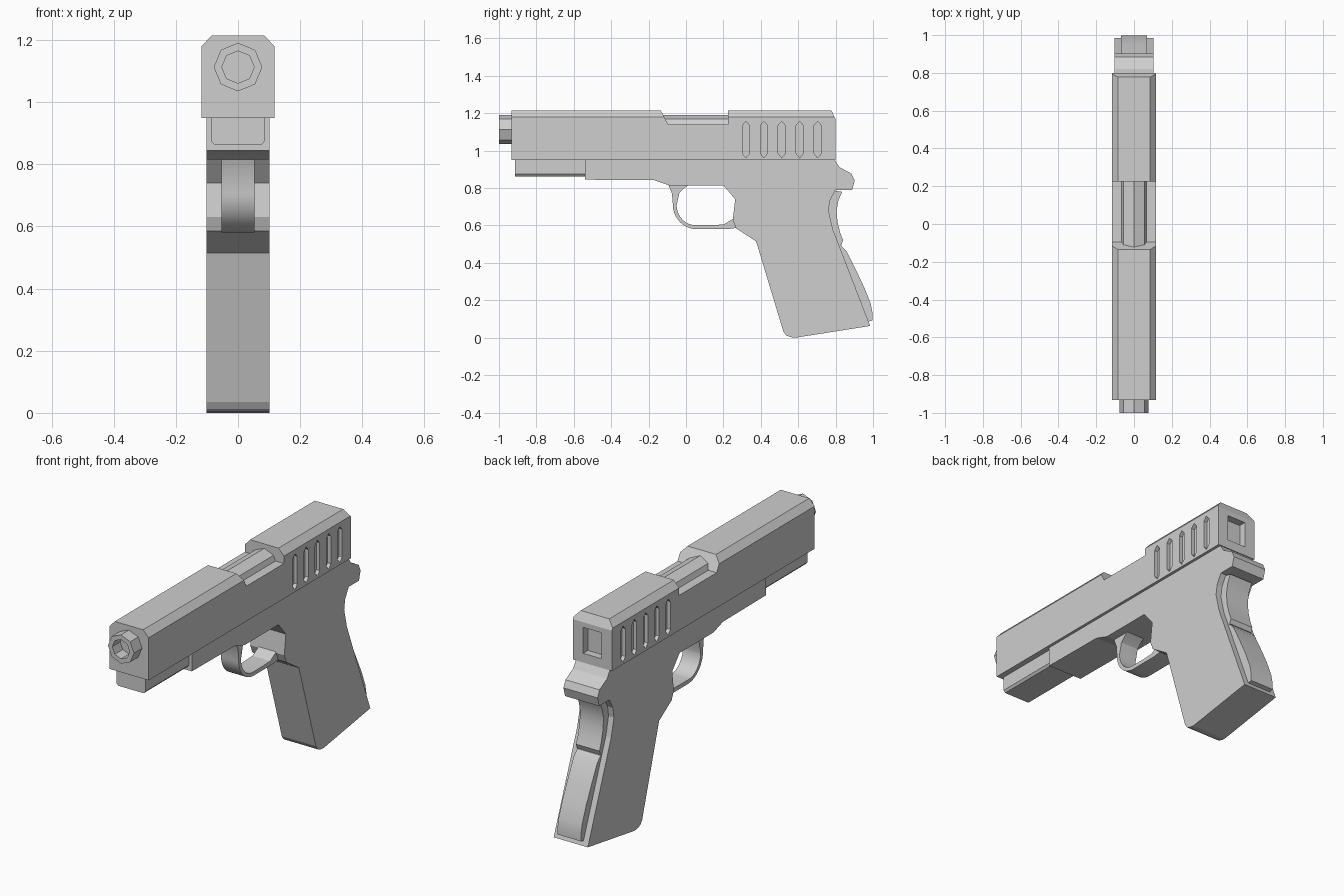
import bpy, bmesh, math
from mathutils import Vector

if "Cube" in bpy.data.objects:
    bpy.data.objects.remove(bpy.data.objects["Cube"], do_unlink=True)

grey = bpy.data.materials.new("plain grey")
grey.use_nodes = True
COLOUR = (0.62, 0.62, 0.62, 1)
grey.diffuse_color = COLOUR
grey.node_tree.nodes["Principled BSDF"].inputs["Base Color"].default_value = COLOUR


def prism(name, pts, axis, lo, hi):
    """Extrude an outline along x (points are y, z) or along y (points are x, z)."""
    bm = bmesh.new()
    place = (lambda a, b: (lo, a, b)) if axis == "x" else (lambda a, b: (a, lo, b))
    face = bm.faces.new([bm.verts.new(place(a, b)) for a, b in pts])
    ext = bmesh.ops.extrude_face_region(bm, geom=[face])
    move = Vector((hi - lo, 0, 0) if axis == "x" else (0, hi - lo, 0))
    bmesh.ops.translate(bm, vec=move,
                        verts=[v for v in ext["geom"] if isinstance(v, bmesh.types.BMVert)])
    bmesh.ops.recalc_face_normals(bm, faces=bm.faces)
    mesh = bpy.data.meshes.new(name)
    bm.to_mesh(mesh)
    bm.free()
    mesh.materials.append(grey)
    ob = bpy.data.objects.new(name, mesh)
    bpy.context.collection.objects.link(ob)
    return ob


def cut(target, cutter):
    """Subtract the cutter from the target, then discard it."""
    cutter.hide_render = True
    mod = target.modifiers.new("cut", "BOOLEAN")
    mod.operation, mod.solver, mod.object = "DIFFERENCE", "EXACT", cutter
    bpy.context.view_layer.objects.active = target
    bpy.ops.object.modifier_apply(modifier=mod.name)
    bpy.data.objects.remove(cutter, do_unlink=True)


def arc(cy, cz, ry, rz, start, end, steps):
    angles = [math.radians(start + (end - start) * i / steps) for i in range(steps + 1)]
    return [(cy + ry * math.cos(a), cz + rz * math.sin(a)) for a in angles]


def box(a0, a1, b0, b1):
    return [(a0, b0), (a1, b0), (a1, b1), (a0, b1)]


# Slide with chamfered top edges
W = 0.117
slide = prism("slide", [(-W, 0.95), (W, 0.95), (W, 1.18), (0.085, 1.215),
                        (-0.085, 1.215), (-W, 1.18)], "y", -0.932, 0.80)
# Ejection port and sloped rear top edge
cut(slide, prism("port_cutter", [(-0.095, 1.14), (0.225, 1.14), (0.225, 1.3),
                                 (-0.18, 1.3)], "x", -0.3, 0.3))
cut(slide, prism("rear_cutter", [(0.775, 1.22), (0.80, 1.168), (0.9, 1.168),
                                 (0.9, 1.3), (0.775, 1.3)], "x", -0.3, 0.3))
# Recess in the rear face
cut(slide, prism("recess_cutter", box(-0.055, 0.055, 1.0, 1.14), "y", 0.76, 0.9))
# Grip slots on both sides
for i in range(5):
    y = 0.32 + i * 0.096
    slot = [(y - 0.019, 0.985), (y, 0.962), (y + 0.019, 0.985),
            (y + 0.019, 1.135), (y, 1.157), (y - 0.019, 1.135)]
    for side in (-1, 1):
        cut(slide, prism("slot_cutter", slot, "x", side * 0.097, side * 0.2))

# Eight-sided barrel with a bore
barrel = prism("barrel", arc(0, 1.113, 0.078, 0.078, 0, 315, 7), "y", -1.0, 0.3)
cut(barrel, prism("bore_cutter", arc(0, 1.113, 0.052, 0.052, 0, 315, 7), "y", -1.1, -0.92))

# Dust cover under the slide
prism("dust_cover", [(-0.086, 0.951), (-0.086, 0.875), (-0.076, 0.863), (0.076, 0.863),
                     (0.086, 0.875), (0.086, 0.951)], "y", -0.915, -0.53)

# Frame and grip in one outline
prism("frame", [
    (-0.54, 0.95), (-0.54, 0.845), (-0.17, 0.842), (-0.09, 0.815), (0.20, 0.815),
    (0.263, 0.74), (0.25, 0.63), (0.268, 0.585), (0.375, 0.515), (0.52, 0.035),
    (0.535, 0.013), (0.56, 0.003), (0.585, 0.0), (0.985, 0.063), (0.82, 0.49),
    (0.785, 0.58), (0.762, 0.68), (0.77, 0.735), (0.80, 0.79), (0.888, 0.79),
    (0.902, 0.84), (0.885, 0.877), (0.82, 0.912), (0.795, 0.951)], "x", -0.102, 0.102)

# Trigger guard loop
outer = [(-0.095, 0.82), (-0.075, 0.77)] + arc(0.06, 0.71, 0.13, 0.13, 180, 270, 14)
inner = arc(0.05, 0.71, 0.10, 0.108, 270, 180, 14) + [(-0.035, 0.775), (-0.01, 0.80), (0.02, 0.82)]
guard = prism("trigger_guard", outer + [(0.22, 0.58), (0.29, 0.59), (0.29, 0.65),
                                        (0.25, 0.635), (0.20, 0.605), (0.13, 0.602)] + inner,
              "x", -0.053, 0.053)

# Back of the grip: upper safety and lower housing
upper = prism("grip_safety", [
    (0.74, 0.795), (0.835, 0.78), (0.815, 0.735), (0.805, 0.68), (0.81, 0.62),
    (0.825, 0.56), (0.84, 0.52), (0.83, 0.495), (0.74, 0.48)], "x", -0.07, 0.07)
lower = prism("grip_housing", [
    (0.78, 0.50), (0.83, 0.492), (0.86, 0.46), (0.91, 0.36), (0.955, 0.265), (0.988, 0.18),
    (0.998, 0.13), (0.998, 0.092), (0.97, 0.085), (0.90, 0.10)], "x", -0.07, 0.07)

# Smooth only the gently curved parts
for ob in (guard, upper, lower):
    bpy.ops.object.select_all(action="DESELECT")
    ob.select_set(True)
    bpy.context.view_layer.objects.active = ob
    bpy.ops.object.shade_smooth_by_angle(angle=math.radians(20))
